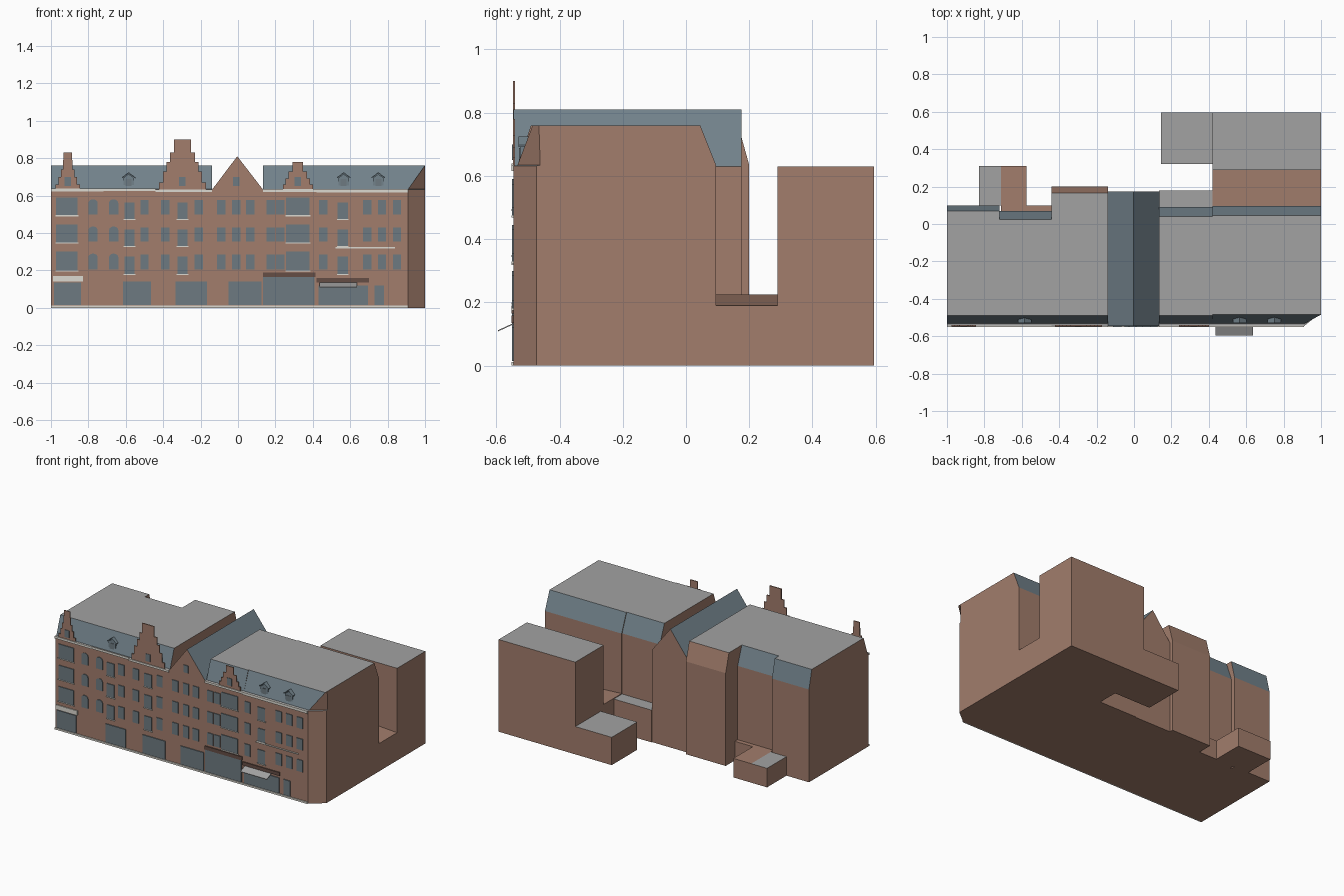
import bpy, bmesh, math

if "Cube" in bpy.data.objects:
    bpy.data.objects.remove(bpy.data.objects["Cube"])


def material(name, rgb):
    m = bpy.data.materials.new(name)
    m.diffuse_color = (*rgb, 1)
    m.use_nodes = True
    m.node_tree.nodes["Principled BSDF"].inputs["Base Color"].default_value = m.diffuse_color
    return m


BRICK = material("brick", (0.36, 0.205, 0.15))
SLATE = material("slate", (0.17, 0.225, 0.26))
GREY = material("flat_roof_grey", (0.36, 0.36, 0.36))
CREAM = material("cream_stone", (0.72, 0.70, 0.64))
GLASS = material("window_glass", (0.155, 0.195, 0.22))
BROWN = material("brown_canopy", (0.13, 0.075, 0.06))


def finish(name, bm, mats):
    bmesh.ops.recalc_face_normals(bm, faces=bm.faces[:])
    me = bpy.data.meshes.new(name)
    bm.to_mesh(me)
    bm.free()
    for m in mats:
        me.materials.append(m)
    ob = bpy.data.objects.new(name, me)
    bpy.context.collection.objects.link(ob)
    return ob


def loft(bm, rings):
    """Closed solid through rings of equal point count."""
    vs = [[bm.verts.new(p) for p in r] for r in rings]
    n = len(vs[0])
    for a, b in zip(vs, vs[1:]):
        for i in range(n):
            j = (i + 1) % n
            bm.faces.new((a[i], a[j], b[j], b[i]))
    bm.faces.new(vs[0][::-1])
    bm.faces.new(vs[-1])


def slab(bm, pts, y0, y1):
    """Front-facing outline of (x, z) points with depth along y."""
    loft(bm, [[(x, y, z) for x, z in pts] for y in (y0, y1)])


def rect(x0, x1, z0, z1):
    return [(x0, z0), (x1, z0), (x1, z1), (x0, z1)]


def box(name, x0, x1, y0, y1, z0, z1, wall, top=None):
    bm = bmesh.new()
    slab(bm, rect(x0, x1, z0, z1), y0, y1)
    ob = finish(name, bm, [wall, top or wall])
    for p in ob.data.polygons:
        p.material_index = int(p.normal.z > 0.5)
    return ob


FRONT, EAVE, TOP = -0.545, 0.632, 0.76


def house(name, x0, x1, back, flat_back, flat_front=-0.49, chamfer=0.0, back_slate=True):
    """Brick block with a flat-topped mansard roof."""
    def ring(f, b, cut, z, cy):
        return [(x0, f, z), (x1 - cut, f, z), (x1, f + cy, z), (x1, b, z), (x0, b, z)]
    c = chamfer
    e = 0.0005
    rings = [ring(FRONT, back, c or e, 0, 0.8 * c),
             ring(FRONT, back, c or e, EAVE, 0.8 * c),
             ring(FRONT + 0.012, back, c or e, EAVE + 0.002, 0.8 * c),
             ring(flat_front, flat_back, e, TOP, 0.02 if c else 0)]
    bm = bmesh.new()
    loft(bm, rings)
    ob = finish(name, bm, [BRICK, SLATE, GREY])
    for p in ob.data.polygons:
        n = p.normal
        if n.z > 0.9:
            p.material_index = 2
        elif p.center.z > EAVE + 0.01 and n.z > 0.1 and (back_slate or n.y < 0):
            p.material_index = 1


# Row of houses
house("left_end_house", -1.0, -0.72, 0.10, 0.07)
house("left_house", -0.72, -0.44, 0.07, 0.025)
house("stepped_gable_house", -0.44, -0.14, 0.20, 0.165, back_slate=False)
house("right_house", 0.135, 0.42, 0.09, 0.04)
house("right_end_house", 0.42, 1.0, 0.095, 0.045, flat_front=-0.485, chamfer=0.09)

# Narrow house with a pitched roof running front to back
bm = bmesh.new()
slab(bm, [(-0.14, 0), (0.135, 0), (0.135, 0.63), (-0.004, 0.81), (-0.14, 0.63)], FRONT, 0.175)
ob = finish("pitched_roof_house", bm, [BRICK, SLATE])
for p in ob.data.polygons:
    p.material_index = int(p.normal.z > 0.3)

# Rear buildings
box("rear_block", 0.42, 1.0, 0.29, 0.595, 0, 0.63, BRICK, GREY)
box("rear_low_wing", 0.145, 0.42, 0.32, 0.595, 0, 0.19, BRICK, GREY)
box("rear_lean_to", 0.135, 0.42, 0.09, 0.18, 0, 0.22, BRICK, GREY)
bm = bmesh.new()
slab(bm, [(0.42, 0), (1.0, 0), (1.0, 0.19), (0.42, 0.225)], 0.09, 0.295)
finish("courtyard_link", bm, [BRICK])
box("left_rear_annex", -0.83, -0.71, 0.10, 0.31, 0, 0.13, BRICK, GREY)
box("left_rear_terrace", -0.71, -0.575, 0.06, 0.31, 0, 0.13, BRICK)
box("left_rear_step", -0.575, -0.44, 0.06, 0.10, 0, 0.13, BRICK)

# Stepped gables: centre, (half width, top height) from the bottom up
GABLES = {
    "left_stepped_gable": (-0.91, [(0.065, 0.66), (0.05, 0.70), (0.037, 0.74), (0.025, 0.79), (0.023, 0.83)]),
    "tall_stepped_gable": (-0.297, [(0.125, 0.67), (0.105, 0.73), (0.085, 0.78), (0.066, 0.83), (0.045, 0.90)]),
    "right_stepped_gable": (0.32, [(0.08, 0.66), (0.065, 0.69), (0.05, 0.73), (0.028, 0.78)]),
}
for name, (cx, steps) in GABLES.items():
    right, z = [], 0.62
    for w, top in steps:
        right += [(w, z), (w, top)]
        z = top
    pts = [(cx + w, h) for w, h in right] + [(cx - w, h) for w, h in reversed(right)]
    bm = bmesh.new()
    slab(bm, pts, FRONT - 0.002, FRONT + 0.005)
    finish(name, bm, [BRICK])

# Windows: plates on the front wall
bm = bmesh.new()
sills = bmesh.new()


def window(cx, w, z0, z1, arched=False, sill=False):
    pts = rect(cx - w / 2, cx + w / 2, z0, z1)
    if arched:
        pts = pts[:2] + [(cx + w / 2 * math.cos(a), z1 - 0.015 + 0.02 * math.sin(a))
                         for a in (math.pi * i / 6 for i in range(7))]
    slab(bm, pts, FRONT - 0.005, FRONT + 0.001)
    if sill:
        slab(sills, rect(cx - w / 2 - 0.004, cx + w / 2 + 0.004, z0 - 0.006, z0), FRONT - 0.007, FRONT)


ROWS = [(0.205, 0.285), (0.355, 0.43), (0.50, 0.575)]
for z0, z1 in ROWS:
    for x in (-0.775, -0.665):
        window(x, 0.05, z0, z1, arched=True)
    for x in (-0.50, -0.39, -0.21, -0.09, -0.01, 0.065, 0.175, 0.225, 0.455, 0.69, 0.77, 0.85):
        window(x, 0.045, z0, z1)
    for x in (-0.58, -0.297, 0.56):
        window(x, 0.055, z0 - 0.025, z1 - 0.012, sill=True)
    for x, w in ((-0.915, 0.115), (0.32, 0.125)):
        window(x, w, z0 - 0.005, z1 + 0.015, sill=True)
for x in (-0.91, -0.297, -0.01, 0.32):
    window(x, 0.035, 0.65, 0.70)
finish("front_windows", bm, [GLASS])
finish("window_sills", sills, [CREAM])

# Shopfronts and door
bm = bmesh.new()
for x0, x1, top in ((-0.985, -0.84, 0.135), (-0.615, -0.465, 0.14), (-0.335, -0.165, 0.14),
                    (-0.05, 0.125, 0.14), (0.135, 0.41, 0.165), (0.43, 0.695, 0.12), (0.73, 0.78, 0.12)):
    slab(bm, rect(x0, x1, 0.015, top), FRONT - 0.006, FRONT + 0.001)
finish("shopfronts", bm, [GLASS])
box("left_shop_sign", -0.99, -0.83, FRONT - 0.006, FRONT, 0.14, 0.17, CREAM)
box("shop_canopy", 0.135, 0.415, FRONT - 0.007, FRONT, 0.165, 0.19, BROWN)
box("small_shop_canopy", 0.42, 0.70, FRONT - 0.007, FRONT, 0.135, 0.158, BROWN)

# Sloping awning sheet
bm = bmesh.new()
loft(bm, [[(x, -0.545, 0.135), (x, -0.595, 0.112), (x, -0.595, 0.108), (x, -0.545, 0.131)]
          for x in (0.435, 0.635)])
finish("awning", bm, [GREY])

# Stone bands
for name, x0, x1, z0, z1 in (("left_end_cornice", -1.0, -0.72, 0.622, 0.637),
                             ("left_cornice", -0.72, -0.44, 0.624, 0.639),
                             ("middle_cornice", -0.44, -0.14, 0.618, 0.632),
                             ("right_cornice", 0.135, 0.42, 0.620, 0.634),
                             ("right_end_cornice", 0.42, 0.91, 0.616, 0.634),
                             ("string_course", 0.52, 0.84, 0.318, 0.324),
                             ("plinth", -1.0, 0.91, 0.0, 0.012)):
    box(name, x0, x1, FRONT - 0.007, FRONT + 0.001, z0, z1, CREAM)

# Dormers
for i, x in enumerate((-0.585, 0.565, 0.75)):
    bm = bmesh.new()
    slab(bm, [(x - 0.028, 0.64), (x + 0.028, 0.64), (x + 0.028, 0.695), (x, 0.715), (x - 0.028, 0.695)],
         -0.525, -0.485)
    slab(bm, [(x - 0.036, 0.692), (x, 0.718), (x + 0.036, 0.692), (x + 0.036, 0.698), (x, 0.725),
              (x - 0.036, 0.698)], -0.53, -0.485)
    finish(f"dormer_{i + 1}", bm, [SLATE])
    box(f"dormer_window_{i + 1}", x - 0.016, x + 0.016, -0.528, -0.524, 0.65, 0.688, GLASS)
